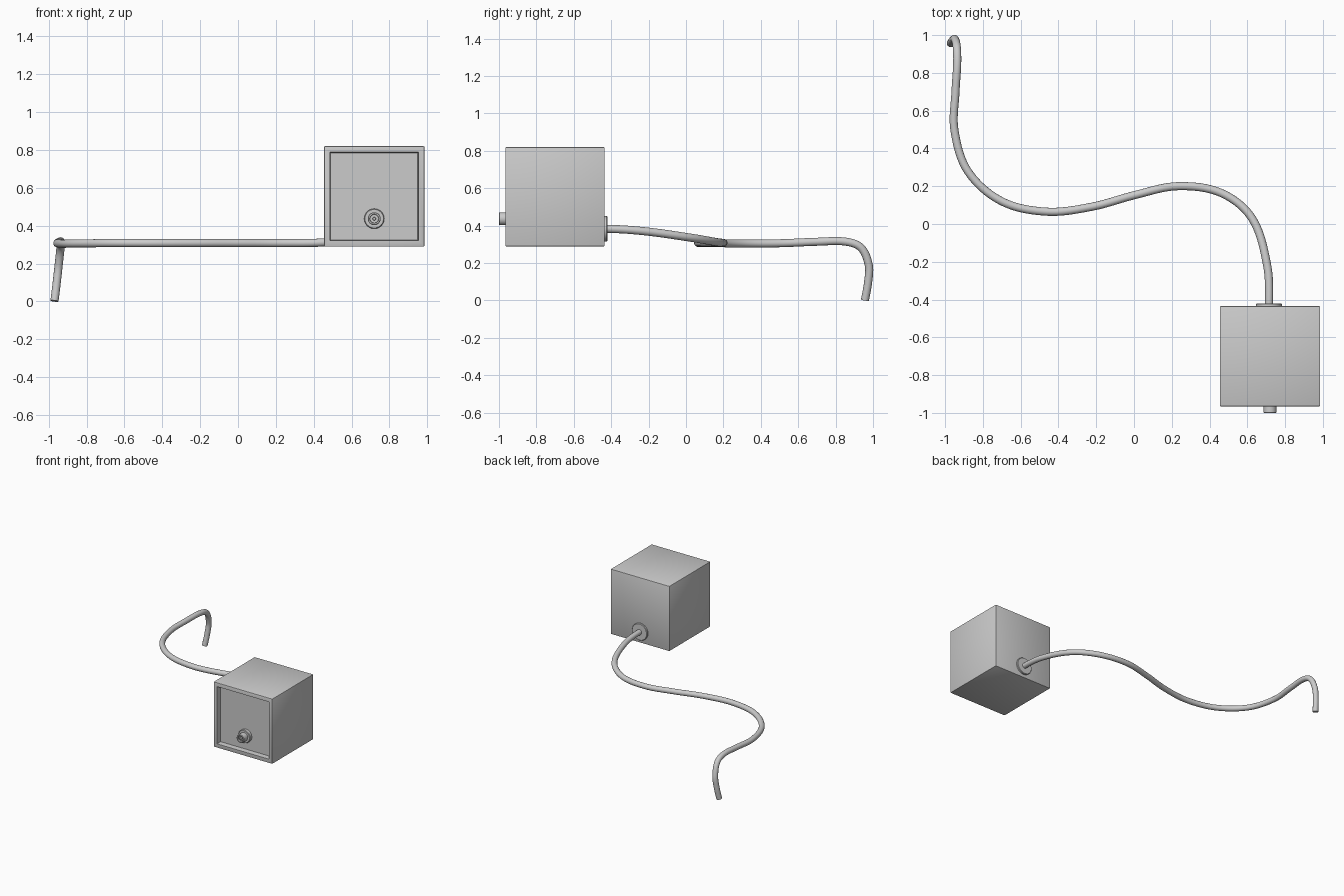
import bpy, bmesh, math
from mathutils import Matrix, Vector

if "Cube" in bpy.data.objects:
    bpy.data.objects.remove(bpy.data.objects["Cube"])


def finish(name, bm, smooth=True):
    bmesh.ops.recalc_face_normals(bm, faces=bm.faces)
    me = bpy.data.meshes.new(name)
    bm.to_mesh(me)
    bm.free()
    ob = bpy.data.objects.new(name, me)
    bpy.context.collection.objects.link(ob)
    if smooth:
        bpy.ops.object.select_all(action='DESELECT')
        bpy.context.view_layer.objects.active = ob
        ob.select_set(True)
        bpy.ops.object.shade_smooth_by_angle(angle=math.radians(35))
    return ob


def lathe_y(name, profile, x, z, seg=40):
    # profile holds (radius, y) pairs spun about a line parallel to y
    bm = bmesh.new()
    verts = [bm.verts.new((x + r, y, z)) for r, y in profile]
    edges = [bm.edges.new(p) for p in zip(verts, verts[1:])]
    bmesh.ops.spin(bm, geom=verts + edges, cent=(x, 0, z), axis=(0, 1, 0),
                   angle=math.tau, steps=seg, use_duplicate=False)
    bmesh.ops.remove_doubles(bm, verts=bm.verts, dist=1e-5)
    return finish(name, bm)


# Housing: cube with a recessed front panel
bm = bmesh.new()
S = 0.53
bmesh.ops.create_cube(bm, size=S, matrix=Matrix.Translation((0.72, -0.70, 0.555)))
bmesh.ops.bevel(bm, geom=list(bm.edges), offset=0.004, segments=2,
                profile=0.5, affect='EDGES')
bm.normal_update()
front = max((f for f in bm.faces if f.normal.y < -0.99), key=lambda f: f.calc_area())
bmesh.ops.inset_region(bm, faces=[front], thickness=0.039)
bmesh.ops.inset_region(bm, faces=[front], thickness=0.005)
bmesh.ops.translate(bm, verts=front.verts, vec=(0, 0.04, 0))
finish("housing", bm)

# Front connector: flange, barrel with a bore, centre pin
lathe_y("front_connector", [(0, -0.92), (0.053, -0.92), (0.053, -0.947), (0.049, -0.951),
                            (0.034, -0.951), (0.034, -0.997), (0.031, -1.0),
                            (0.024, -1.0), (0.022, -0.998), (0.022, -0.985), (0, -0.985)],
        0.72, 0.437)
lathe_y("connector_pin", [(0, -0.98), (0.009, -0.98), (0.009, -0.996), (0.007, -0.998),
                          (0, -0.998)], 0.72, 0.437, 20)
for i in range(8):
    a = math.tau * i / 8
    lathe_y("connector_contact", [(0, -0.98), (0.003, -0.98), (0.003, -0.992), (0, -0.992)],
            0.72 + 0.0155 * math.cos(a), 0.437 + 0.0155 * math.sin(a), 8)

# Rear cable collar
lathe_y("rear_collar", [(0, -0.437), (0.068, -0.437), (0.068, -0.424), (0.065, -0.42),
                        (0.03, -0.42), (0, -0.42)], 0.715, 0.383)

# Winding cable with hanging end
path = [(0.715, -0.43, 0.383), (0.705, -0.22, 0.370), (0.625, 0.03, 0.335),
        (0.46, 0.165, 0.312), (0.23, 0.20, 0.308), (0.0, 0.152, 0.308),
        (-0.22, 0.092, 0.308), (-0.46, 0.065, 0.308), (-0.70, 0.12, 0.308),
        (-0.88, 0.28, 0.305), (-0.951, 0.50, 0.306), (-0.945, 0.70, 0.314),
        (-0.936, 0.85, 0.315), (-0.938, 0.935, 0.283), (-0.948, 0.977, 0.19),
        (-0.958, 0.974, 0.10), (-0.97, 0.957, 0.002)]
cu = bpy.data.curves.new("cable", 'CURVE')
cu.dimensions = '3D'
cu.bevel_depth = 0.0215
cu.bevel_resolution = 6
cu.use_fill_caps = True
cu.resolution_u = 10
sp = cu.splines.new('BEZIER')
sp.bezier_points.add(len(path) - 1)
pts = [Vector(p) for p in path]
for i, (bp, p) in enumerate(zip(sp.bezier_points, pts)):
    a, b = pts[max(i - 1, 0)], pts[min(i + 1, len(pts) - 1)]
    d = (b - a).normalized()
    if i == 0:
        d = Vector((0, 1, 0))
    bp.co = p
    bp.handle_left = p - d * (p - a).length / 3
    bp.handle_right = p + d * (b - p).length / 3
cable = bpy.data.objects.new("cable", cu)
bpy.context.collection.objects.link(cable)
